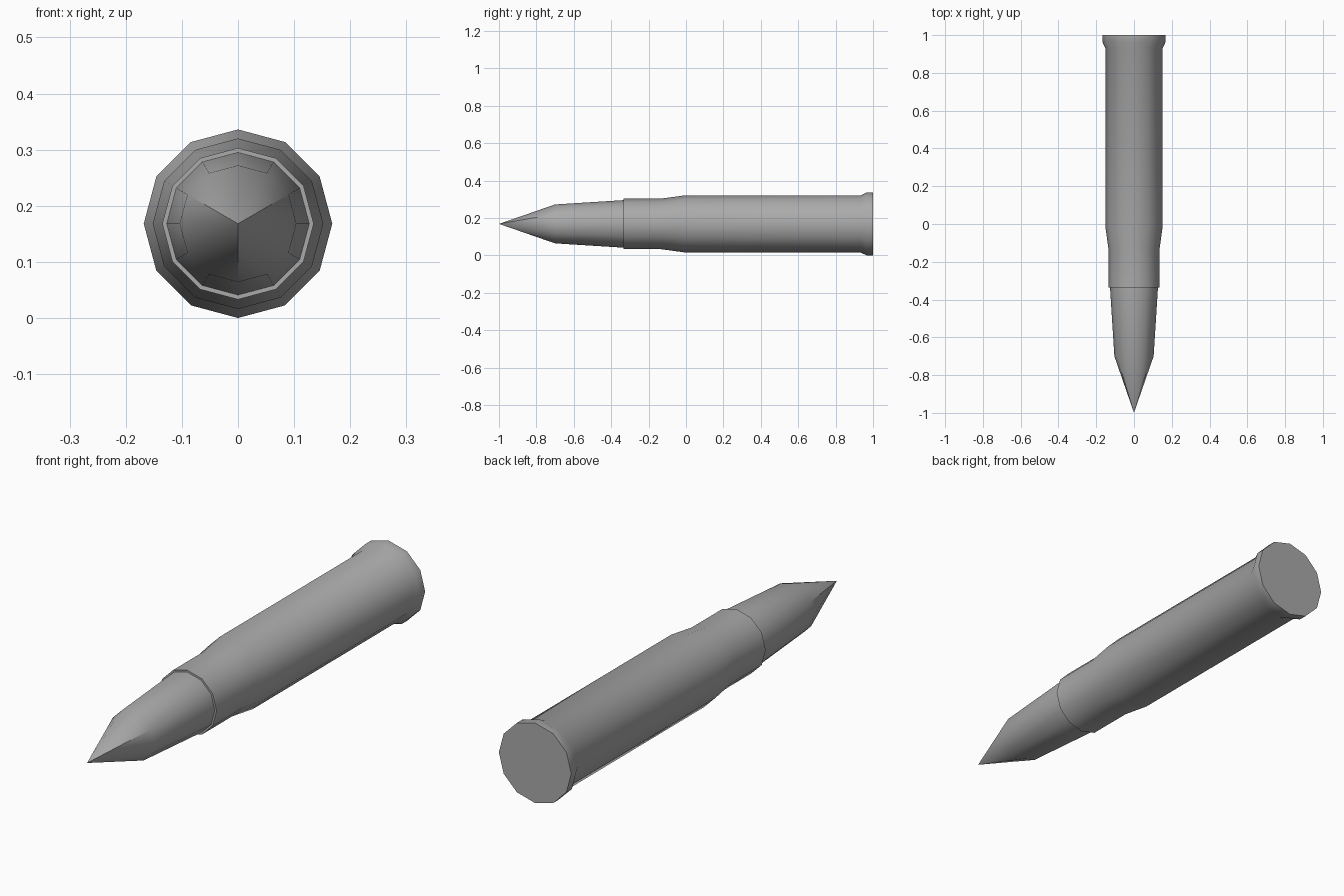
import bpy, bmesh, math

cube = bpy.data.objects.get("Cube")
if cube:
    bpy.data.objects.remove(cube, do_unlink=True)

SIDES = 12
AXIS_Z = 0.168

grey = bpy.data.materials.new("metal grey")
grey.use_nodes = True
colour = (0.4, 0.4, 0.4, 1)
grey.diffuse_color = colour
grey.node_tree.nodes["Principled BSDF"].inputs["Base Color"].default_value = colour


def turned_part(name, profile, sharp_seams=()):
    """Spin a (y, radius) profile about the long axis; radius 0 makes a point."""
    bm = bmesh.new()
    rings = []
    for y, r in profile:
        count = SIDES if r else 1
        ring = []
        for i in range(count):
            a = math.tau * i / SIDES
            ring.append(bm.verts.new((r * math.cos(a), y, AXIS_Z + r * math.sin(a))))
        rings.append(ring)
    for a, b in zip(rings, rings[1:]):
        for i in range(SIDES):
            j = (i + 1) % SIDES
            if len(a) == 1:
                bm.faces.new((a[0], b[j], b[i]))
            else:
                bm.faces.new((a[i], a[j], b[j], b[i]))
    # Flat caps on open ends
    for ring in (rings[0], rings[-1]):
        if len(ring) > 1:
            bm.faces.new(ring)
    bmesh.ops.recalc_face_normals(bm, faces=bm.faces[:])
    for f in bm.faces:
        f.smooth = True
    for e in bm.edges:
        if e.calc_face_angle(0) > math.radians(40):
            e.smooth = False
    # Creases running from the point
    for i in sharp_seams:
        bm.edges.get((rings[0][0], rings[1][i])).smooth = False
    mesh = bpy.data.meshes.new(name)
    bm.to_mesh(mesh)
    bm.free()
    mesh.materials.append(grey)
    obj = bpy.data.objects.new(name, mesh)
    bpy.context.collection.objects.link(obj)
    return obj


# Pointed front part, with three creases on the nose
turned_part("pointed_tip",
            [(-1, 0), (-0.7, 0.104), (-0.335, 0.127), (-0.32, 0.127)],
            sharp_seams=(1, 5, 9))

# Casing: neck, shoulder, body and flared rim
turned_part("casing",
            [(-0.335, 0.135), (-0.135, 0.135), (-0.01, 0.152),
             (0.932, 0.152), (0.965, 0.168), (1, 0.168)])
